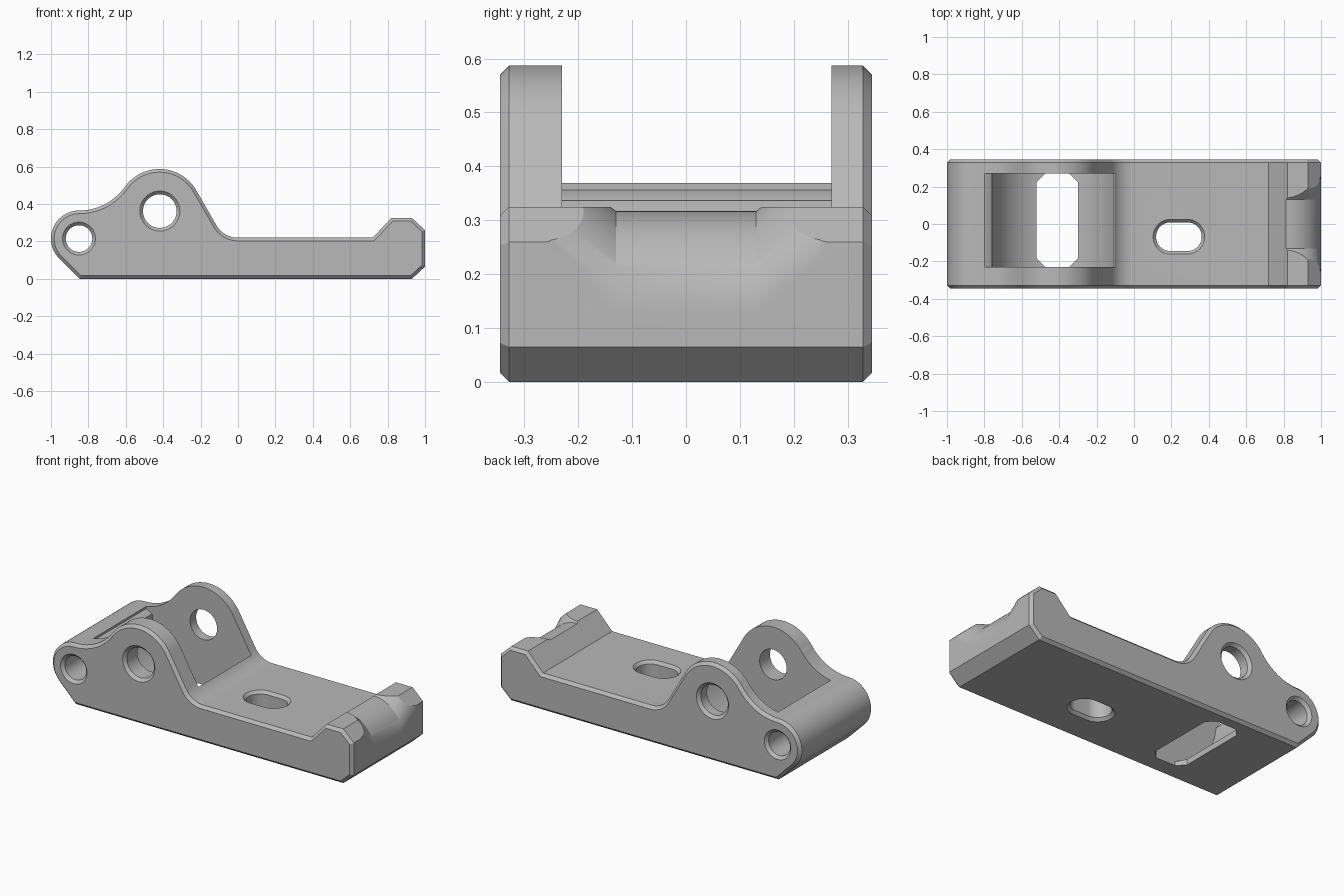
import bpy, bmesh
from math import sin, cos, pi, radians, sqrt
from mathutils import Vector

old = bpy.data.objects.get("Cube")
if old:
    bpy.data.objects.remove(old, do_unlink=True)

grey = bpy.data.materials.new("plain grey")
grey.use_nodes = True
colour = (0.48, 0.48, 0.48, 1)
grey.diffuse_color = colour
grey.node_tree.nodes["Principled BSDF"].inputs["Base Color"].default_value = colour


def arc(cx, cz, r, start, end, steps=24):
    """Points on an arc, angles in degrees."""
    angles = [radians(start + (end - start) * i / steps) for i in range(steps + 1)]
    return [(cx + r * cos(a), cz + r * sin(a)) for a in angles]


def inset(points, d):
    """Shrink a clockwise or counter-clockwise outline by d with mitred corners."""
    pts = [Vector(p) for p in points]
    n = len(pts)
    area = sum(pts[i - 1].cross(pts[i]) for i in range(n))
    side = 1 if area > 0 else -1
    result = []
    for i in range(n):
        a = (pts[i] - pts[i - 1]).normalized()
        b = (pts[(i + 1) % n] - pts[i]).normalized()
        na, nb = Vector((-a.y, a.x)) * side, Vector((-b.y, b.x)) * side
        result.append(pts[i] + (na + nb) * d / (1 + na.dot(nb)))
    return result


def loft(name, rings):
    """Solid skinned over closed rings of equal length."""
    bm = bmesh.new()
    loops = [[bm.verts.new(p) for p in ring] for ring in rings]
    for low, high in zip(loops, loops[1:]):
        for i in range(len(low)):
            bm.faces.new((low[i - 1], low[i], high[i], high[i - 1]))
    bm.faces.new(loops[0])
    bm.faces.new(loops[-1])
    bmesh.ops.recalc_face_normals(bm, faces=bm.faces)
    mesh = bpy.data.meshes.new(name)
    bm.to_mesh(mesh)
    bm.free()
    obj = bpy.data.objects.new(name, mesh)
    bpy.context.collection.objects.link(obj)
    return obj


def along_y(points, y):
    return [(p[0], y, p[1]) for p in points]


def cut(body, cutter):
    mod = body.modifiers.new("cut", 'BOOLEAN')
    mod.operation = 'DIFFERENCE'
    mod.solver = 'EXACT'
    mod.object = cutter
    graph = bpy.context.evaluated_depsgraph_get()
    mesh = bpy.data.meshes.new_from_object(body.evaluated_get(graph))
    body.modifiers.clear()
    body.data = mesh
    bpy.data.objects.remove(cutter, do_unlink=True)


# Main dimensions
HALF, EDGE, DECK = 0.345, 0.017, 0.22
boss = (-0.85, 0.215, 0.15)
ear = (-0.42, 0.36, 0.227)

# Side outline with boss, ears, deck and end hook
outline = [(-0.847, 0), (0.93, 0), (1, 0.065), (1, 0.26), (0.93, 0.325),
           (0.82, 0.325), (0.72, DECK)]
outline += arc(-0.002, 0.35, 0.13, 270, 210, 12)
outline += arc(*ear, 30, 144.6, 32)
outline += arc(boss[0], 0.665, 0.3, -35.4, -90, 16)
outline += arc(*boss, 90, 225, 28)[1:]
small = inset(outline, EDGE)
bracket = loft("bracket", [along_y(small, -HALF), along_y(outline, EDGE - HALF),
                           along_y(outline, HALF - EDGE), along_y(small, HALF)])

# Round pocket between the ears
pocket = [(-0.1, 0.8), (-0.8, 0.8)]
pocket += arc(*boss, 70.5, 54, 6)
pocket += arc(ear[0], ear[1], 0.34, 184, 337, 48)
pocket.append((-0.1, 0.23))
cut(bracket, loft("pocket_cutter", [along_y(pocket, -0.23), along_y(pocket, 0.27)]))

# Floor opening with clipped corners
x0, x1, y0, y1, c = -0.52, -0.3, -0.23, 0.27, 0.045
opening = [(x0 + c, y0), (x1 - c, y0), (x1, y0 + c), (x1, y1 - c),
           (x1 - c, y1), (x0 + c, y1), (x0, y1 - c), (x0, y0 + c)]
cut(bracket, loft("opening_cutter", [[(x, y, z) for x, y in opening] for z in (-0.1, 0.12)]))

# Cross holes with chamfered mouths
for x, z, r in ((-0.418, 0.362, 0.09), (boss[0], boss[1], 0.071)):
    stations = ((-HALF - EDGE, r + 2 * EDGE), (EDGE - HALF, r),
                (HALF - EDGE, r), (HALF + EDGE, r + 2 * EDGE))
    cut(bracket, loft("hole_cutter", [along_y(arc(x, z, q, 0, 360, 48)[:-1], y)
                                      for y, q in stations]))


# Rounded slot in the deck, chamfered above and below
def slot(r, z):
    ends = arc(0.285, -0.068, r, -90, 90) + arc(0.195, -0.068, r, 90, 270)
    return [(x, y, z) for x, y in ends]


cut(bracket, loft("slot_cutter", [slot(0.109, -EDGE), slot(0.077, EDGE),
                                  slot(0.077, DECK - EDGE), slot(0.109, DECK + EDGE)]))


# Rounded scoop with flared sides in the end hook
def scoop(x, z):
    half = [(0.13, z), (0.25, z + 0.1), (0.26, z + 0.135), (0.26, 0.6)]
    return [(x, y, h) for y, h in half] + [(x, -y, h) for y, h in reversed(half)]


curve = arc(0.81, 0.127, 0.19, 90, 0, 20)
cut(bracket, loft("scoop_cutter", [scoop(x, z) for x, z in [(0.78, 0.317)] + curve + [(1.1, 0.127)]]))

# Finish
bracket.data.materials.clear()
bracket.data.materials.append(grey)
for face in bracket.data.polygons:
    face.material_index = 0
bpy.ops.object.select_all(action='DESELECT')
bracket.select_set(True)
bpy.context.view_layer.objects.active = bracket
bpy.ops.object.shade_smooth_by_angle(angle=radians(20))
